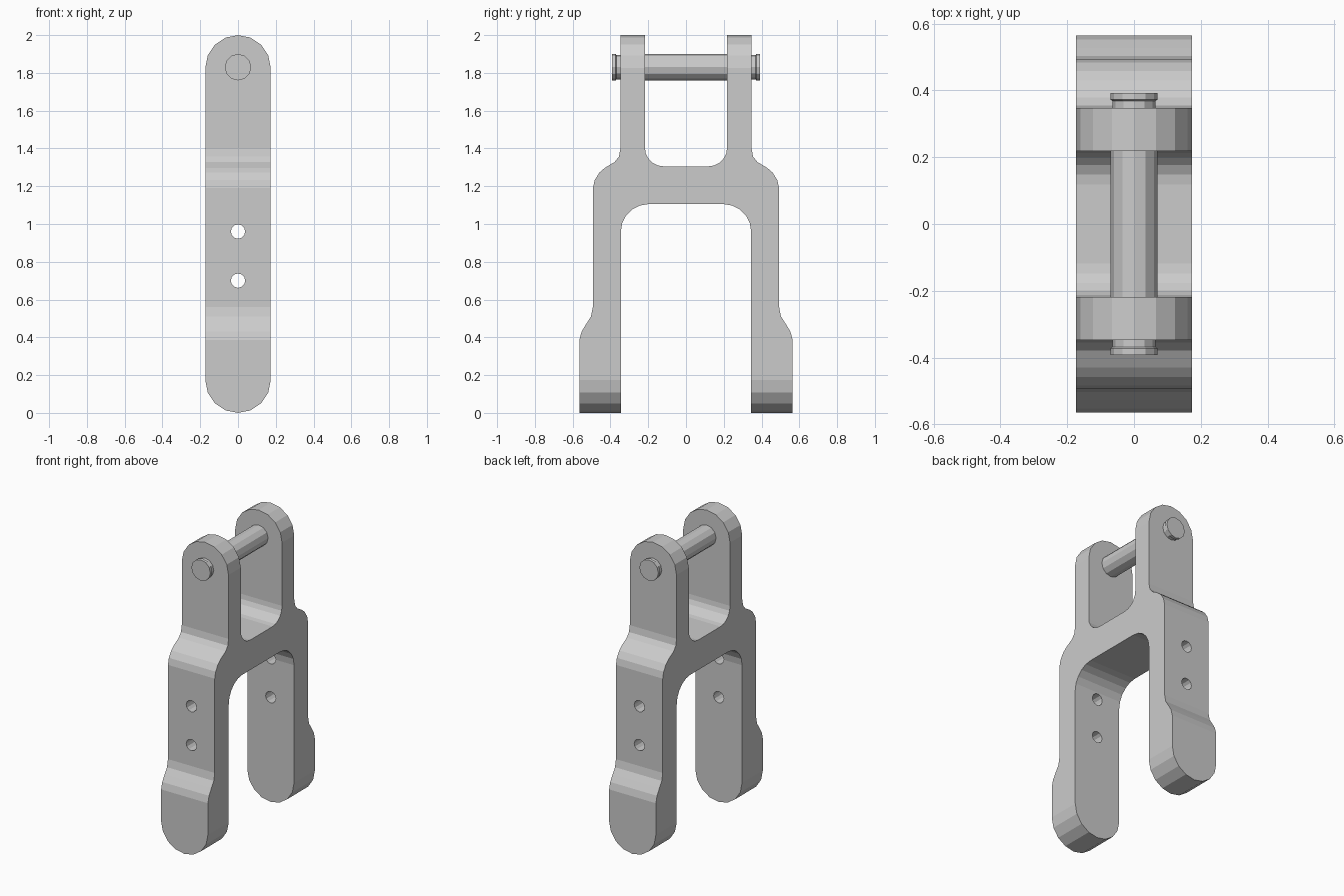
import bpy, bmesh, math
from mathutils import Matrix, Vector

if "Cube" in bpy.data.objects:
    bpy.data.objects.remove(bpy.data.objects["Cube"])

R = 0.173            # half width of the bracket
PIN_Z = 1.83


def prism(name, pts, start, step):
    """Extrude a closed loop of 3D points along step, offset by start."""
    bm = bmesh.new()
    face = bm.faces.new([bm.verts.new(Vector(p) + Vector(start)) for p in pts])
    new = bmesh.ops.extrude_face_region(bm, geom=[face])["geom"]
    bmesh.ops.translate(bm, vec=step, verts=[v for v in new if isinstance(v, bmesh.types.BMVert)])
    bmesh.ops.recalc_face_normals(bm, faces=bm.faces)
    return finish(name, bm)


def finish(name, bm):
    me = bpy.data.meshes.new(name)
    bm.to_mesh(me)
    bm.free()
    ob = bpy.data.objects.new(name, me)
    bpy.context.collection.objects.link(ob)
    return ob


def arc(cy, cz, r, a0, a1, n):
    return [(cy + r * math.cos(math.radians(a0 + (a1 - a0) * i / n)),
             cz + r * math.sin(math.radians(a0 + (a1 - a0) * i / n))) for i in range(n + 1)]


def boolean(ob, cutter, op):
    mod = ob.modifiers.new(op, 'BOOLEAN')
    mod.object, mod.operation, mod.solver = cutter, op, 'EXACT'
    bpy.context.view_layer.objects.active = ob
    bpy.ops.object.modifier_apply(modifier=mod.name)
    bpy.data.objects.remove(cutter)


# Side profile of one half, from underside of the bridge round to its top
half = arc(0.2, 0.96, 0.145, 90, 0, 5)                       # inner leg fillet
half += [(0.345, -0.1), (0.565, -0.1), (0.565, 0.385), (0.553, 0.43),
         (0.527, 0.473), (0.503, 0.51), (0.493, 0.56),       # foot step
         (0.493, 1.19), (0.483, 1.233), (0.458, 1.273), (0.43, 1.297),
         (0.378, 1.328), (0.355, 1.357), (0.347, 1.4),       # shoulder
         (0.347, 2.1), (0.218, 2.1)]
half += arc(0.118, 1.405, 0.1, 0, -90, 5)                    # inner arm fillet
outline = half + [(-y, z) for y, z in reversed(half)]
body = prism("fork_bracket", [(0, y, z) for y, z in outline], (-0.3, 0, 0), (0.6, 0, 0))

# Round off the ends and trim the width
stadium = arc(0, 2 - R, R, 0, 180, 8) + arc(0, R, R, 180, 360, 8)
boolean(body, prism("end_shape", [(x, 0, z) for x, z in stadium], (0, -1, 0), (0, 2, 0)), 'INTERSECT')

# Bolt holes through both legs
for z in (0.70, 0.96):
    circle = arc(0, z, 0.038, 0, 360, 12)[:-1]
    boolean(body, prism("hole_cutter", [(x, 0, zz) for x, zz in circle], (0, -1, 0), (0, 2, 0)), 'DIFFERENCE')

# Cross pin, lathed with a shallow groove near each end
bm = bmesh.new()
pin_half = [(0.0, 0.392), (0.07, 0.392), (0.07, 0.372), (0.064, 0.368), (0.064, 0.34), (0.07, 0.34)]
pin_line = pin_half + [(r, -y) for r, y in reversed(pin_half)]
verts = [bm.verts.new((r, y, PIN_Z)) for r, y in pin_line]
edges = [bm.edges.new(pair) for pair in zip(verts, verts[1:])]
bmesh.ops.spin(bm, geom=verts + edges, cent=(0, 0, PIN_Z), axis=(0, 1, 0),
               angle=math.tau, steps=12, use_merge=False)
bmesh.ops.remove_doubles(bm, verts=bm.verts, dist=1e-4)
bmesh.ops.recalc_face_normals(bm, faces=bm.faces)
finish("cross_pin", bm)
